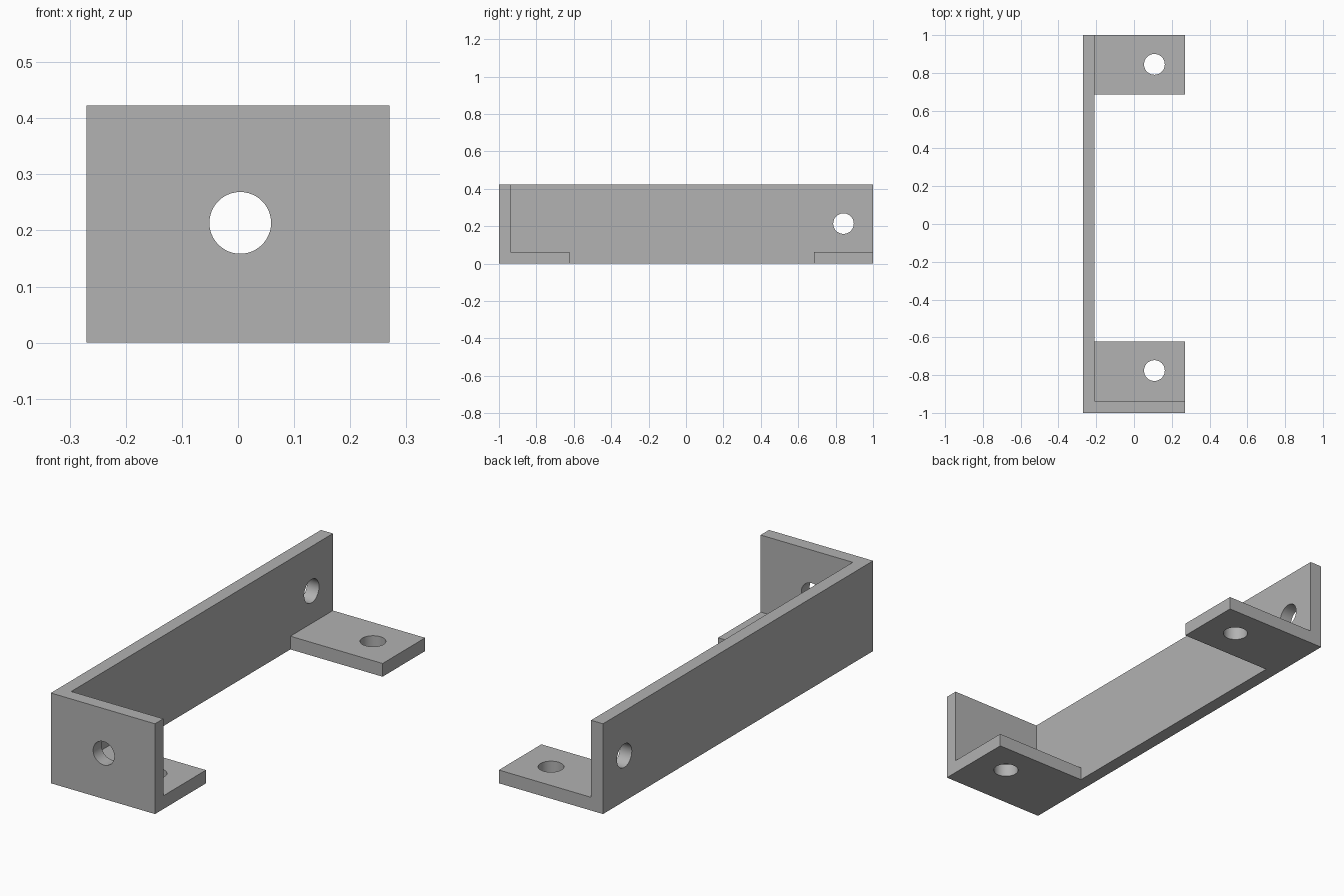
import bpy
import math

cube = bpy.data.objects.get("Cube")
if cube:
    bpy.data.objects.remove(cube, do_unlink=True)

WIDTH, LENGTH, HEIGHT = 0.54, 2.0, 0.423
WALL = 0.062        # sheet thickness
X0, X1 = -WIDTH / 2, WIDTH / 2
Y0, Y1 = -LENGTH / 2, LENGTH / 2
TAB_FRONT, TAB_BACK = -0.623, 0.685   # inner edges of the foot tabs
RADIUS = 0.055

grey = bpy.data.materials.new("plain grey")
grey.use_nodes = True
colour = (0.445, 0.445, 0.445, 1)
grey.diffuse_color = colour
grey.node_tree.nodes["Principled BSDF"].inputs["Base Color"].default_value = colour


def box(name, low, high):
    centre = [(a + b) / 2 for a, b in zip(low, high)]
    bpy.ops.mesh.primitive_cube_add(size=1, location=centre)
    obj = bpy.context.object
    obj.name = name
    obj.scale = [b - a for a, b in zip(low, high)]
    bpy.ops.object.transform_apply(location=True, rotation=True, scale=True)
    obj.data.materials.append(grey)
    return obj


def drill(name, location, rotation):
    bpy.ops.mesh.primitive_cylinder_add(vertices=48, radius=RADIUS, depth=4 * WALL,
                                        location=location, rotation=rotation)
    obj = bpy.context.object
    obj.name = name
    obj.data.materials.append(grey)
    return obj


def cut(target, cutter):
    cutter.hide_render = True
    mod = target.modifiers.new(cutter.name, 'BOOLEAN')
    mod.operation = 'DIFFERENCE'
    mod.solver = 'EXACT'
    mod.object = cutter
    bpy.context.view_layer.objects.active = target
    bpy.ops.object.modifier_apply(modifier=mod.name)
    bpy.data.objects.remove(cutter, do_unlink=True)


# Solid block, hollowed into a side wall, front plate and two foot tabs
bracket = box("bracket", (X0, Y0, 0), (X1, Y1, HEIGHT))
cut(bracket, box("pocket", (X0 + WALL, Y0 + WALL, WALL), (1, 2, 1)))
cut(bracket, box("gap", (X0 + WALL, TAB_FRONT, -1), (1, TAB_BACK, 1)))

# Bolt holes in the front plate, side wall and both tabs
quarter = math.pi / 2
mid = HEIGHT / 2 + 0.002
cut(bracket, drill("front_hole", (0.004, Y0 + WALL / 2, mid), (quarter, 0, 0)))
cut(bracket, drill("wall_hole", (X0 + WALL / 2, 0.842, mid), (0, quarter, 0)))
for y in (-0.776, 0.845):
    cut(bracket, drill("tab_hole", (0.108, y, WALL / 2), (0, 0, 0)))

# Smooth hole walls, sharp plate edges
bpy.ops.object.select_all(action='DESELECT')
bracket.select_set(True)
bpy.context.view_layer.objects.active = bracket
bpy.ops.object.shade_smooth_by_angle(angle=math.radians(30))
